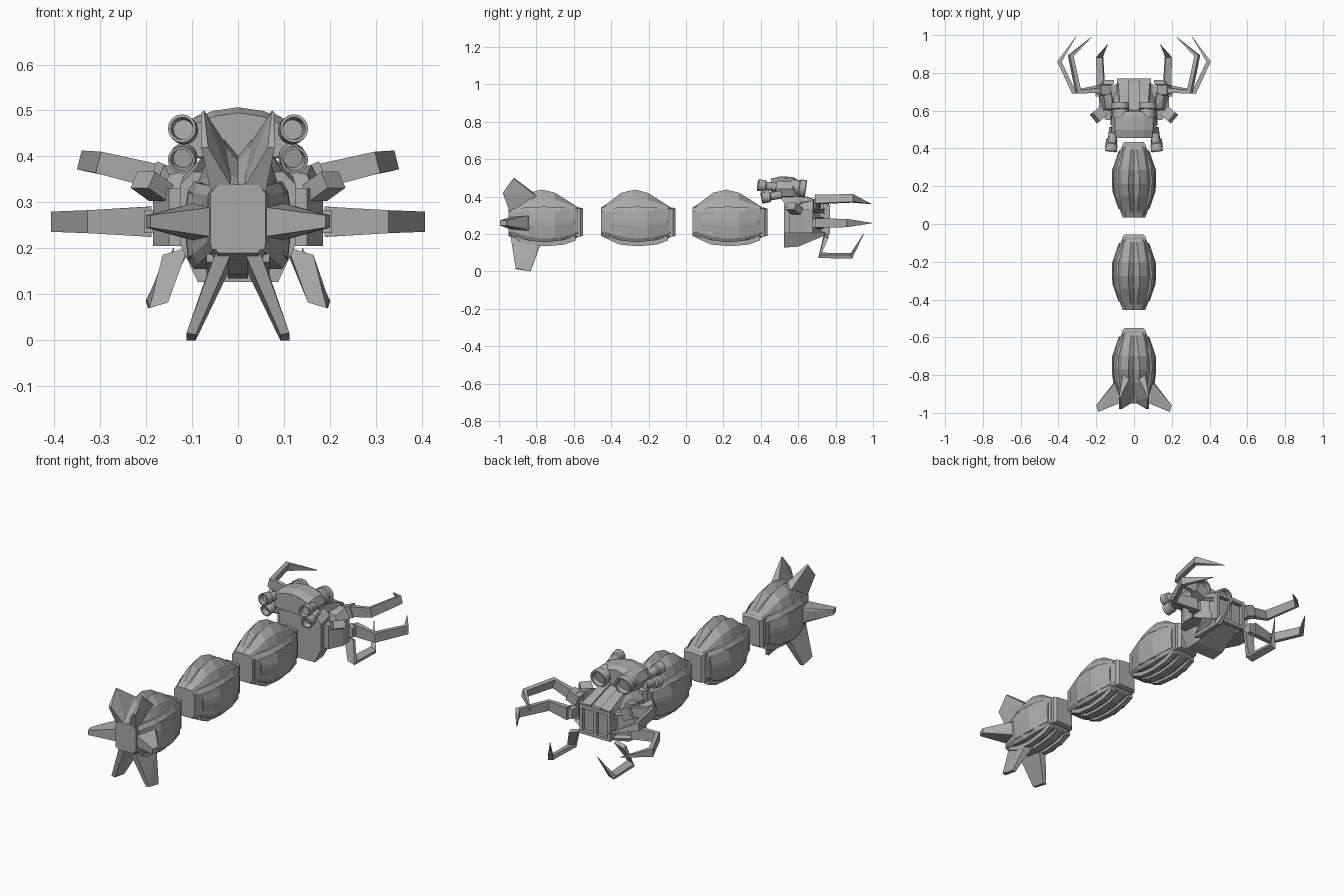
import bpy, bmesh, math
from mathutils import Vector, Matrix

if "Cube" in bpy.data.objects:
    bpy.data.objects.remove(bpy.data.objects["Cube"])

grey = bpy.data.materials.new("plain grey metal")
grey.use_nodes = True
TONE = (0.4, 0.4, 0.4, 1)
grey.diffuse_color = TONE
grey.node_tree.nodes["Principled BSDF"].inputs["Base Color"].default_value = TONE


def finish(name, bm):
    bmesh.ops.recalc_face_normals(bm, faces=bm.faces)
    mesh = bpy.data.meshes.new(name)
    bm.to_mesh(mesh)
    bm.free()
    mesh.materials.append(grey)
    ob = bpy.data.objects.new(name, mesh)
    bpy.context.collection.objects.link(ob)
    return ob


def loft(name, rings):
    """Skin a list of equal-length point rings and cap both ends."""
    bm = bmesh.new()
    vs = [[bm.verts.new(p) for p in r] for r in rings]
    n = len(vs[0])
    for a, b in zip(vs, vs[1:]):
        for i in range(n):
            j = (i + 1) % n
            bm.faces.new((a[i], a[j], b[j], b[i]))
    bm.faces.new(vs[0])
    bm.faces.new(vs[-1][::-1])
    return finish(name, bm)


def hull(name, pts, recess=None):
    """Convex block; the face looking along recess gets a sunken panel."""
    bm = bmesh.new()
    for p in pts:
        bm.verts.new(p)
    bmesh.ops.convex_hull(bm, input=bm.verts[:])
    bmesh.ops.dissolve_limit(bm, angle_limit=0.03, verts=bm.verts[:], edges=bm.edges[:])
    bmesh.ops.recalc_face_normals(bm, faces=bm.faces[:])
    if recess:
        d = Vector(recess).normalized()
        face = max(bm.faces, key=lambda f: f.normal.dot(d))
        bmesh.ops.inset_region(bm, faces=[face], thickness=0.015, depth=0)
        bmesh.ops.translate(bm, verts=face.verts[:], vec=d * -0.02)
    finish(name, bm)


def box(name, c, s, rot=(0, 0, 0)):
    bm = bmesh.new()
    bmesh.ops.create_cube(bm, size=1)
    bmesh.ops.scale(bm, verts=bm.verts[:], vec=s)
    turn = Matrix.Rotation(rot[2], 3, 'Z') @ Matrix.Rotation(rot[1], 3, 'Y') @ Matrix.Rotation(rot[0], 3, 'X')
    bmesh.ops.rotate(bm, verts=bm.verts[:], cent=(0, 0, 0), matrix=turn)
    bmesh.ops.translate(bm, verts=bm.verts[:], vec=c)
    finish(name, bm)


def cup(name, start, end, r0, r1):
    """Flared tube with a hollow mouth at its end."""
    a, b = Vector(start), Vector(end)
    axis = b - a
    q = axis.to_track_quat('Z', 'Y')
    prof = [(0, r0), (0.55, r0), (0.6, r1), (1, r1), (1, r1 * 0.8), (0.75, r1 * 0.7)]
    ob = loft(name, [[a + axis * t + q @ Vector((r * math.cos(k * math.tau / 16),
                      r * math.sin(k * math.tau / 16), 0)) for k in range(16)] for t, r in prof])
    bpy.ops.object.select_all(action='DESELECT')
    ob.select_set(True)
    bpy.context.view_layer.objects.active = ob
    bpy.ops.object.shade_smooth_by_angle(angle=math.radians(35))


def limb(name, path, sizes, up):
    """Sweep a rectangle (width along up, thickness across) along a bent path."""
    P = [Vector(p) for p in path]
    u = Vector(up).normalized()
    rings = []
    for i, p in enumerate(P):
        t = P[min(i + 1, len(P) - 1)] - P[max(i - 1, 0)]
        side = t.cross(u).normalized()
        w, h = sizes[i]
        rings.append([p + u * a * w / 2 + side * b * h / 2
                      for a, b in ((1, 1), (1, -1), (-1, -1), (-1, 1))])
    loft(name, rings)


def flip(a, s):
    if isinstance(a, list):
        return [flip(p, s) for p in a]
    return (a[0] * s, a[1], a[2]) if isinstance(a, tuple) and len(a) == 3 else a


def both(fn, name, *args):
    """Build a part on each side; points in args are flipped for the right."""
    for tag, s in (("left_", 1), ("right_", -1)):
        fn(tag + name, *[flip(a, s) for a in args])


def mirrored(half, y):
    """Close a half section (top to bottom) across the centre plane."""
    return [(x, y, z) for x, z in half] + [(-x, y, z) for x, z in half[-2:0:-1]]


# Body segments
def segment(tag, c):
    rings = []
    for y, w, zt, zb in ((-.2, .06, .34, .19), (-.17, .068, .36, .175), (-.09, .085, .42, .155),
                         (-.02, .095, .437, .15), (.05, .09, .42, .153), (.16, .068, .35, .175),
                         (.18, .06, .335, .19)):
        g = max(0, zt - .335) * .35
        rings.append(mirrored([(0, zt - g), (.012 + g * .5, zt), (w * .72, zt - g * 1.2), (w, .32),
                               (w, .21), (w * .7, zb), (0, zb)], c + y))
    loft(tag + "_core", rings)
    loft(tag + "_collar", [mirrored([(0, z + .005), (w, z), (w, .52 - z), (0, .52 - z)], c + y)
                           for y, w, z in ((.16, .062, .335), (.185, .062, .335), (.2, .05, .33))])

    # Side shells and raised side panels
    shell = [(-.185, .066, .195, .335), (-.09, .1, .165, .342), (-.01, .108, .155, .346),
             (.08, .1, .165, .342), (.17, .066, .19, .335)]
    panel = [(-.155, .082, .205, .31), (-.06, .115, .18, .322), (.05, .116, .175, .325),
             (.155, .08, .2, .31)]
    for side, s in (("left", 1), ("right", -1)):
        loft(f"{tag}_{side}_shell", [[(s * .04, c + y, b), (s * (x - .012), c + y, b), (s * x, c + y, b + .02),
             (s * x, c + y, t - .02), (s * (x - .012), c + y, t), (s * .04, c + y, t)] for y, x, b, t in shell])
        loft(f"{tag}_{side}_panel", [[(s * (x - .025), c + y, b), (s * (x - .007), c + y, b),
             (s * x, c + y, b * .55 + t * .45), (s * x, c + y, b * .35 + t * .65), (s * (x - .007), c + y, t),
             (s * (x - .025), c + y, t)] for y, x, b, t in panel])

    # Belly strips
    for k in (-1, 0, 1):
        w = .022 if k == 0 else .014
        loft(f"{tag}_belly_strip_{k + 2}", [[(k * .055 + a * w, c + y, z) for a, z in
             ((-1, .19), (1, .19), (1, zb), (-1, zb))] for y, zb in ((-.16, .17), (-.1, .143),
             (0, .134), (.1, .143), (.16, .165))])


for tag, centre in (("tail", -.75), ("middle", -.255), ("front", .235)):
    segment(tag, centre)

# Tail plate and fins
box("tail_plate", (0, -.915, .258), (.118, .07, .12))
both(hull, "upper_fin", [(0, -.94, .31), (.057, -.94, .31), (.06, -.8, .4), (.015, -.8, .41),
                         (.065, -.98, .42), (.08, -.98, .42), (.074, -.92, .5), (.08, -.92, .495)])
both(hull, "side_fin", [(.055, -.94, .225), (.055, -.94, .29), (.09, -.83, .215), (.09, -.83, .3),
                        (.115, -.85, .235), (.115, -.85, .285), (.2, -.96, .245), (.2, -.96, .272),
                        (.19, -.995, .245), (.19, -.995, .272)])
both(hull, "lower_fin", [(.01, -.94, .2), (.045, -.94, .2), (.01, -.77, .17), (.055, -.77, .18),
                         (.092, -.91, .012), (.112, -.91, .016), (.092, -.83, 0), (.112, -.83, 0)])

# Head body, roof rails and front grille
loft("head_body", [mirrored([(0, t), (w * .6, t), (w, t - .05), (w, b + .08), (w * .7, b), (0, b)], y)
                   for y, w, b, t in ((.525, .125, .127, .39), (.6, .12, .132, .405), (.75, .09, .195, .355))])
both(hull, "roof_rail", [(.028, .58, .42), (.07, .58, .42), (.028, .765, .36), (.085, .765, .355),
                         (.028, .58, .36), (.09, .58, .36), (.028, .765, .33), (.09, .765, .33)])
for x in (-.083, 0, .083):
    box("grille_post", (x, .757, .275), (.016, .025, .15))
for z in (.205, .345):
    box("grille_bar", (0, .757, z), (.18, .025, .018))

# Shoulder pods, sockets and small side blocks
both(hull, "shoulder_pod", [(x, y, z) for x, y in ((.09, .55), (.15, .55), (.185, .62), (.185, .68), (.09, .745))
                            for z in (.205, .33)], (.56, .83, 0))
both(hull, "shoulder_cap", [(.1, .6, .33), (.17, .6, .31), (.185, .68, .33), (.12, .7, .33),
                            (.11, .61, .37), (.15, .61, .36), (.16, .68, .38), (.12, .69, .38)])
for s in (-1, 1):
    box("side_block", (s * .187, .578, .335), (.06, .06, .04), (0, s * -.5, s * -.7))
    box("upper_arm_socket", (s * .16, .71, .35), (.06, .05, .06), (0, s * -.4, 0))
    box("middle_arm_socket", (s * .185, .70, .258), (.04, .05, .05))

# Grasping arms
both(limb, "upper_arm", [(.15, .71, .35), (.295, .70, .385), (.335, .89, .39), (.225, .99, .36)],
     [(.055, .03), (.048, .026), (.042, .022), (.002, .002)], (-.25, 0, 1))
both(limb, "middle_arm", [(.19, .72, .258), (.32, .70, .258), (.395, .86, .258), (.305, .995, .258)],
     [(.066, .03), (.05, .026), (.044, .024), (.002, .002)], (0, 0, 1))
both(limb, "lower_arm", [(.135, .75, .19), (.175, .715, .085), (.182, .885, .083), (.14, .95, .2)],
     [(.058, .024), (.042, .022), (.034, .02), (.002, .002)], (1, 0, -.3))

# Sensor hood, its mount, eyes and rear tubes
loft("sensor_hood", [mirrored([(0, t), (.055 * k, t - .008), (.1 * k, t - .025), (.12 * k, .44), (.105 * k, .4),
                     (0, .395)], y) for y, k, t in ((.455, .95, .495), (.5, 1, .507), (.57, 1, .505), (.595, .85, .49))])
hull("hood_mount", [(x * s, y, z) for s in (-1, 1) for x, y, z in
                    ((.07, .49, .41), (.07, .6, .41), (.1, .53, .36), (.1, .62, .36))])
both(cup, "eye", (.07, .56, .452), (.073, .64, .44), .042, .047)
both(cup, "upper_rear_tube", (.11, .48, .45), (.122, .385, .461), .023, .031)
both(cup, "lower_rear_tube", (.11, .51, .41), (.123, .405, .392), .021, .03)
